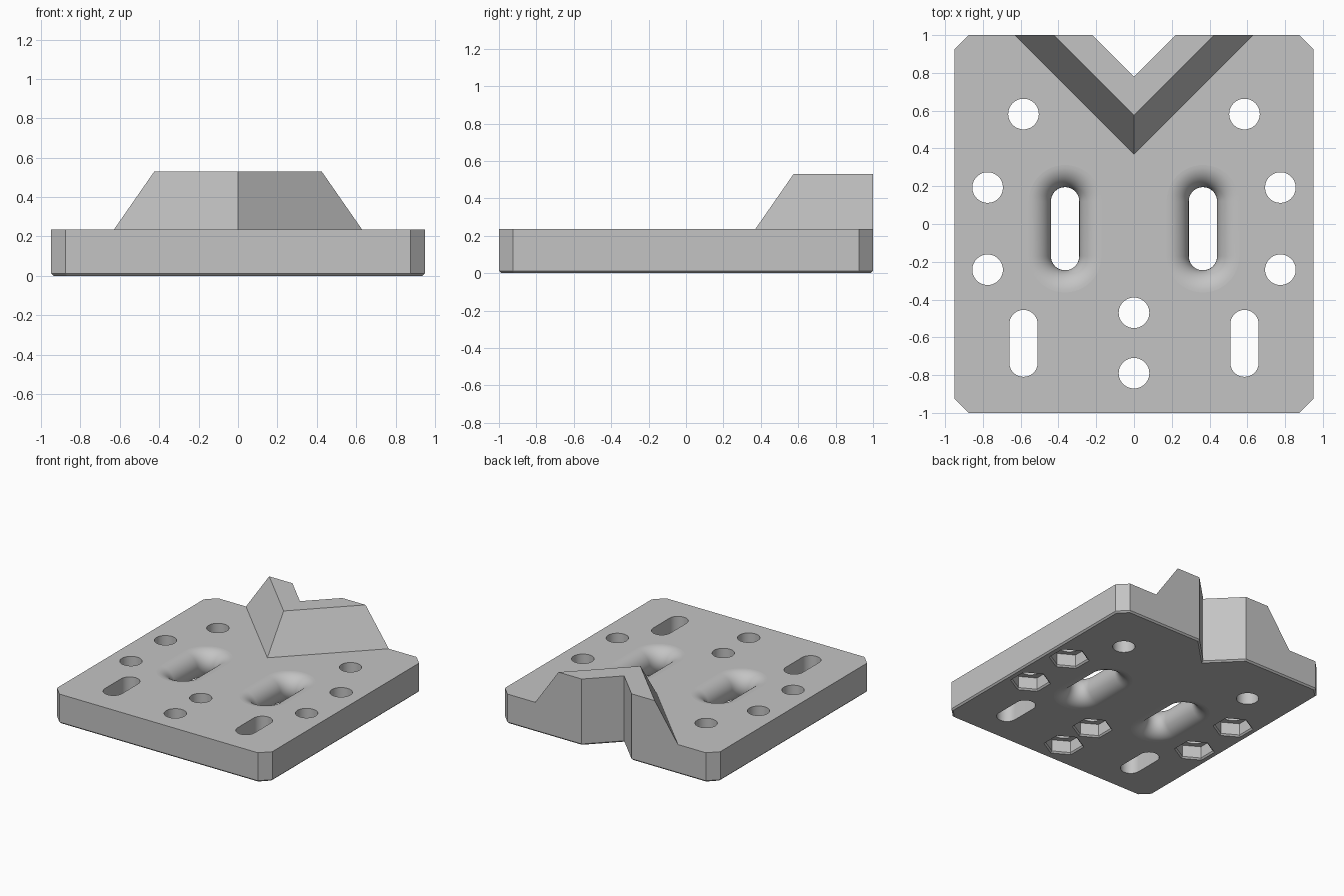
import bpy, bmesh, math

if "Cube" in bpy.data.objects:
    bpy.data.objects.remove(bpy.data.objects["Cube"])

T = 0.235        # plate thickness
TOP = 0.53       # top of the V ridge
EDGE = 0.012     # bottom edge chamfer

grey = bpy.data.materials.new("grey plastic")
grey.diffuse_color = (0.55, 0.55, 0.55, 1)
grey.use_nodes = True
grey.node_tree.nodes["Principled BSDF"].inputs["Base Color"].default_value = grey.diffuse_color


def loft(name, rings, chamfer=0):
    """Closed solid through a stack of (z, outline) rings."""
    bm = bmesh.new()
    loops = [[bm.verts.new((x, y, z)) for x, y in pts] for z, pts in rings]
    n = len(loops[0])
    for a, b in zip(loops, loops[1:]):
        for i in range(n):
            j = (i + 1) % n
            bm.faces.new((a[i], a[j], b[j], b[i]))
    bottom = bm.faces.new(loops[0][::-1])
    bm.faces.new(loops[-1])
    bmesh.ops.recalc_face_normals(bm, faces=bm.faces)
    if chamfer:
        bmesh.ops.bevel(bm, geom=list(bottom.edges), offset=chamfer,
                        segments=1, affect='EDGES')
    me = bpy.data.meshes.new(name)
    bm.to_mesh(me)
    bm.free()
    me.materials.append(grey)
    ob = bpy.data.objects.new(name, me)
    bpy.context.collection.objects.link(ob)
    return ob


def stadium(cx, cy, r, half, n=24):
    """Slot outline along y; half = 0 gives a circle."""
    pts = []
    for s, start in ((1, 0), (-1, math.pi)):
        for i in range(n + 1 if half else n):
            a = start + math.pi * i / n
            pts.append((cx + r * math.cos(a), cy + s * half + r * math.sin(a)))
    return pts


def hexagon(cx, cy, r):
    return [(cx + r * math.sin(k * math.pi / 3), cy + r * math.cos(k * math.pi / 3))
            for k in range(6)]


# Base plate with clipped corners and a V notch at the back
half = [(0, 0.78), (0.22, 1), (0.875, 1), (0.95, 0.925), (0.95, -0.925), (0.875, -1)]
outline = half + [(-x, y) for x, y in half[:0:-1]]
plate = loft("mounting_plate", [(0, outline), (T, outline)], EDGE)

# V ridge with sloping outer faces
notch = [(0.22, 1), (0, 0.78), (-0.22, 1)]
ridge = loft("v_ridge", [(T, [(-0.63, 1), (0, 0.37), (0.63, 1)] + notch),
                         (TOP, [(-0.425, 1), (0, 0.575), (0.425, 1)] + notch)])

# Through holes, straight slots and nut pockets
cutters = []
pockets = [(s * 0.775, y) for s in (-1, 1) for y in (0.193, -0.242)]
pockets += [(0, -0.47), (0, -0.79)]
for x, y in pockets + [(-0.585, 0.582), (0.585, 0.582)]:
    c = stadium(x, y, 0.081, 0)
    cutters.append(loft("hole_cutter", [(-0.1, c), (0.4, c)]))
for x, y in pockets:
    wide, tight = hexagon(x, y, 0.147), hexagon(x, y, 0.135)
    cutters.append(loft("nut_cutter", [(-0.05, wide), (0, wide), (EDGE, tight), (0.105, tight)]))
for s in (-1, 1):
    c = stadium(s * 0.585, -0.632, 0.075, 0.102)
    cutters.append(loft("slot_cutter", [(-0.1, c), (0.4, c)]))
    # Flared strap slot, rounded over on both faces
    R, steps, rings = T / 2, 24, []
    for i in range(steps + 1):
        a = math.pi * i / steps
        rings.append((R - R * math.cos(a),
                      stadium(s * 0.365, -0.025, 0.075 + R * (1 - math.sin(a)), 0.145)))
    rings = [(-0.05, rings[0][1])] + rings + [(T + 0.05, rings[-1][1])]
    cutters.append(loft("flared_slot_cutter", rings))

# Join the ridge, cut the openings, and keep only the finished part
for op, obs in (('UNION', [ridge]), ('DIFFERENCE', cutters)):
    for ob in obs:
        m = plate.modifiers.new(op.lower(), 'BOOLEAN')
        m.operation, m.object, m.solver = op, ob, 'EXACT'
        ob.hide_render = True
dg = bpy.context.evaluated_depsgraph_get()
final = bpy.data.meshes.new_from_object(plate.evaluated_get(dg))
plate.modifiers.clear()
plate.data = final
for ob in [ridge] + cutters:
    bpy.data.objects.remove(ob)

# Smooth curved walls, crisp borders around every flat face
bm = bmesh.new()
bm.from_mesh(final)
bmesh.ops.dissolve_limit(bm, angle_limit=0.002, verts=bm.verts, edges=bm.edges)
for f in bm.faces:
    f.smooth = True
for e in bm.edges:
    flat = any(abs(f.normal.z) > 0.9995 for f in e.link_faces)
    e.smooth = not flat and e.calc_face_angle(3) < math.radians(30)
bm.to_mesh(final)
bm.free()
